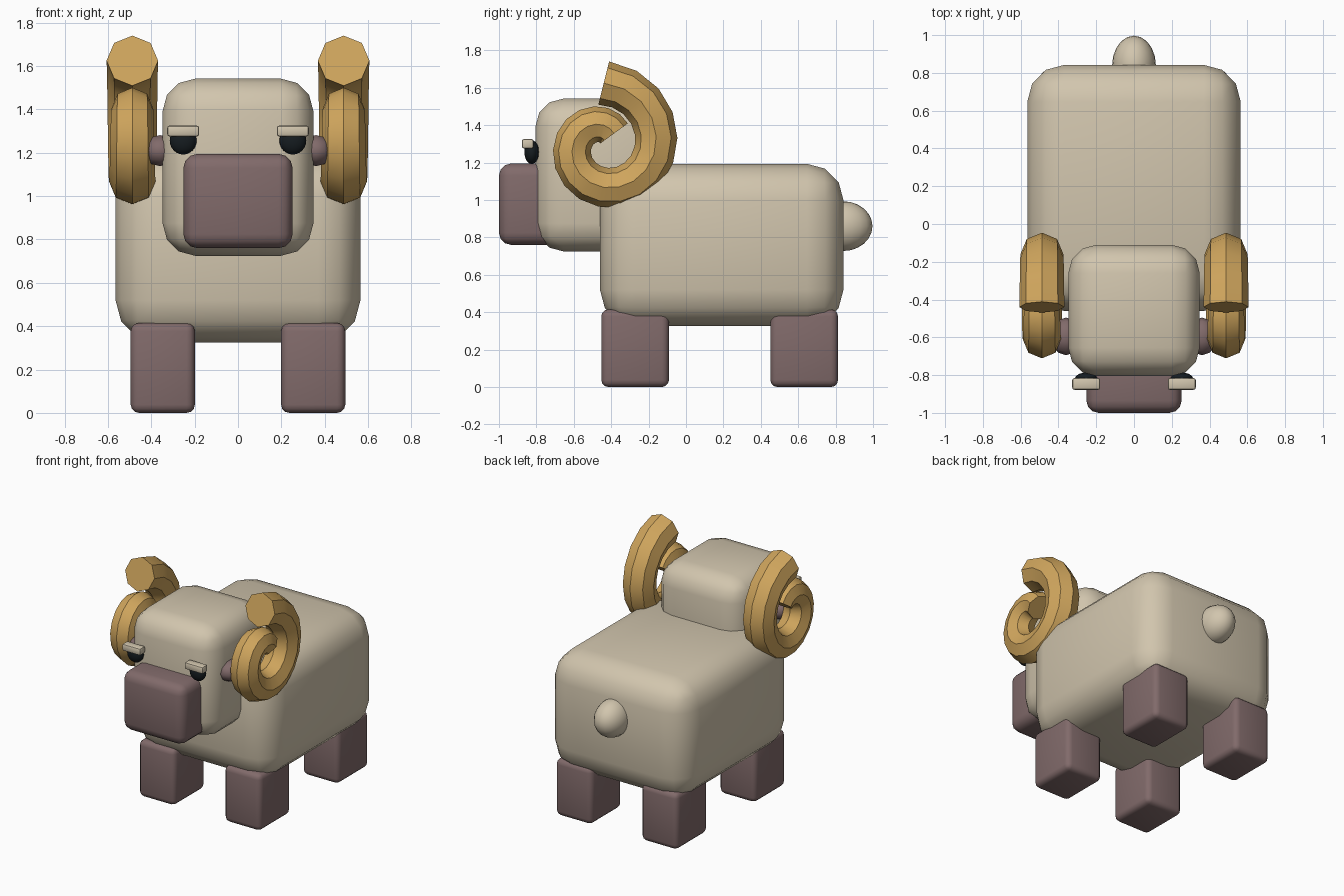
import bpy, bmesh
from math import cos, sin, pi, radians
from mathutils import Matrix, Vector

if "Cube" in bpy.data.objects:
    bpy.data.objects.remove(bpy.data.objects["Cube"])


def material(name, rgb):
    m = bpy.data.materials.new(name)
    m.diffuse_color = (*rgb, 1)
    m.use_nodes = True
    m.node_tree.nodes["Principled BSDF"].inputs["Base Color"].default_value = m.diffuse_color
    return m


WOOL = material("wool", (0.64, 0.56, 0.42))
SKIN = material("skin", (0.22, 0.145, 0.145))
HORN = material("horn", (0.63, 0.38, 0.11))
BLACK = material("black", (0.008, 0.012, 0.015))


def finish(name, bm, mat, angle=40):
    bmesh.ops.recalc_face_normals(bm, faces=bm.faces)
    mesh = bpy.data.meshes.new(name)
    bm.to_mesh(mesh)
    bm.free()
    mesh.materials.append(mat)
    mesh.shade_smooth()
    mesh.set_sharp_from_angle(angle=radians(angle))
    obj = bpy.data.objects.new(name, mesh)
    bpy.context.collection.objects.link(obj)
    return obj


def rounded_box(name, lo, hi, bevel, mat, segments=3):
    lo, hi = Vector(lo), Vector(hi)
    bm = bmesh.new()
    bmesh.ops.create_cube(bm, size=1)
    bmesh.ops.scale(bm, vec=hi - lo, verts=bm.verts)
    bmesh.ops.translate(bm, vec=(lo + hi) / 2, verts=bm.verts)
    bmesh.ops.bevel(bm, geom=bm.edges[:], offset=bevel, segments=segments,
                    profile=0.5, affect='EDGES')
    return finish(name, bm, mat)


def ellipsoid(name, centre, radii, mat, u=20, v=12, axis='Z'):
    bm = bmesh.new()
    turn = Matrix.Rotation(pi / 2, 4, axis)
    bmesh.ops.create_uvsphere(bm, u_segments=u, v_segments=v, radius=1, matrix=turn)
    bmesh.ops.scale(bm, vec=radii, verts=bm.verts)
    bmesh.ops.translate(bm, vec=centre, verts=bm.verts)
    return finish(name, bm, mat, 60)


def spiral_horn(name, x, steps=20, sides=8):
    # octagonal tube swept along a shrinking spiral in the side plane
    bm = bmesh.new()
    rings = []
    for i in range(steps + 1):
        t = i / steps
        a = radians(90 - 400 * t)
        r = 0.335 - 0.25 * t
        tube = 0.119 - 0.027 * t
        tilt = a - radians(14)
        ring = []
        for k in range(sides):
            b = 2 * pi * k / sides
            out = tube * cos(b)
            ring.append(bm.verts.new((x + tube * sin(b),
                                      -0.44 + r * cos(a) + out * cos(tilt),
                                      1.29 + r * sin(a) + out * sin(tilt))))
        rings.append(ring)
    for p, q in zip(rings, rings[1:]):
        for k in range(sides):
            n = (k + 1) % sides
            bm.faces.new((p[k], p[n], q[n], q[k]))
    bm.faces.new(rings[0])
    bm.faces.new(rings[-1])
    return finish(name, bm, HORN, 30)


# Body, head, muzzle and tail
rounded_box("body", (-0.565, -0.46, 0.325), (0.565, 0.842, 1.193), 0.195, WOOL)
rounded_box("head", (-0.348, -0.805, 0.725), (0.348, -0.11, 1.542), 0.15, WOOL)
rounded_box("muzzle", (-0.252, -1.0, 0.76), (0.252, -0.62, 1.195), 0.065, SKIN)
ellipsoid("tail", (0, 0.84, 0.86), (0.116, 0.157, 0.133), WOOL)

for side, s in (("right", 1), ("left", -1)):
    # Legs
    for place, y in (("front", -0.272), ("back", 0.632)):
        rounded_box(f"{place}_leg_{side}", (s * 0.347 - 0.148, y - 0.181, 0),
                    (s * 0.347 + 0.148, y + 0.181, 0.415), 0.038, SKIN)
    # Eyes with heavy lids
    ellipsoid(f"eye_{side}", (s * 0.253, -0.825, 1.256), (0.062, 0.039, 0.064), BLACK)
    rounded_box(f"eyelid_{side}", (s * 0.253 - 0.074, -0.878, 1.275),
                (s * 0.253 + 0.074, -0.815, 1.326), 0.012, WOOL, 2)
    # Ears and horns
    ellipsoid(f"ear_{side}", (s * 0.36, -0.595, 1.21), (0.08, 0.1, 0.075), SKIN, 10, 6, 'Y')
    spiral_horn(f"horn_{side}", s * 0.4875)
